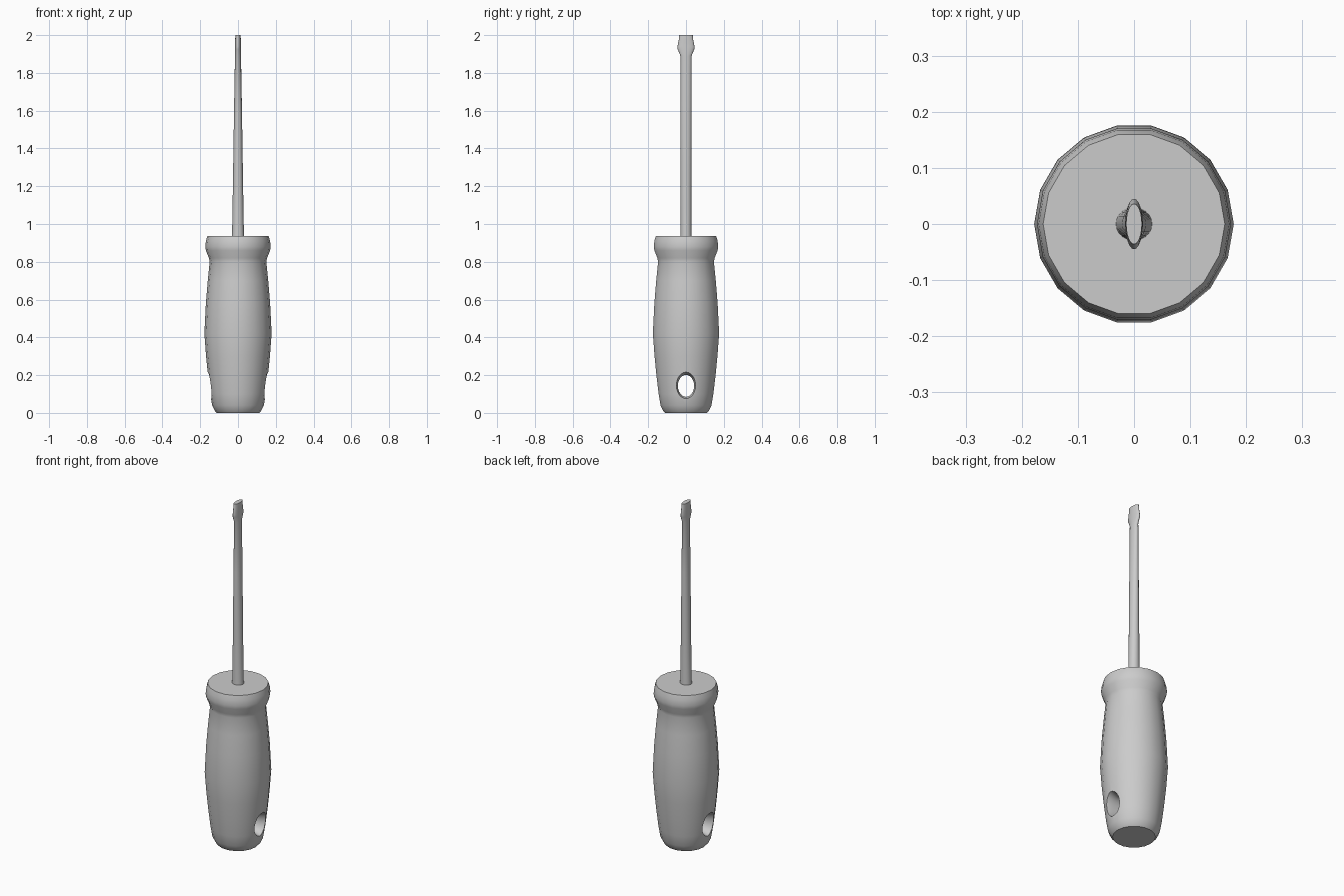
import bpy, bmesh, math

cube = bpy.data.objects.get("Cube")
if cube:
    bpy.data.objects.remove(cube, do_unlink=True)


def make_material(name, value):
    mat = bpy.data.materials.new(name)
    mat.use_nodes = True
    mat.diffuse_color = (value, value, value, 1)
    mat.node_tree.nodes["Principled BSDF"].inputs["Base Color"].default_value = mat.diffuse_color
    return mat


def loft(name, rings, sides, mat):
    """Capped stack of elliptical rings given as (z, x radius, y radius)."""
    bm = bmesh.new()
    loops = []
    for z, rx, ry in rings:
        angles = [2 * math.pi * i / sides for i in range(sides)]
        loops.append([bm.verts.new((rx * math.cos(a), ry * math.sin(a), z)) for a in angles])
    for low, high in zip(loops, loops[1:]):
        for i in range(sides):
            j = (i + 1) % sides
            bm.faces.new((low[i], low[j], high[j], high[i]))
    bm.faces.new(loops[0][::-1])
    bm.faces.new(loops[-1])
    mesh = bpy.data.meshes.new(name)
    bm.to_mesh(mesh)
    bm.free()
    obj = bpy.data.objects.new(name, mesh)
    bpy.context.collection.objects.link(obj)
    mesh.materials.append(mat)
    return obj


def smooth(obj, degrees):
    bpy.ops.object.select_all(action="DESELECT")
    obj.select_set(True)
    bpy.context.view_layer.objects.active = obj
    bpy.ops.object.shade_smooth_by_angle(angle=math.radians(degrees))


grey = make_material("light grey", 0.6)

# Handle: swollen grip with a collar at the top
profile = [(0, 0.113), (0.01, 0.122), (0.04, 0.137), (0.1, 0.147), (0.2, 0.159),
           (0.3, 0.169), (0.42, 0.178), (0.58, 0.17), (0.7, 0.16), (0.8, 0.15),
           (0.82, 0.154), (0.86, 0.17), (0.88, 0.173), (0.91, 0.17), (0.937, 0.162)]
handle = loft("handle", [(z, r, r) for z, r in profile], 18, grey)

# Hanging hole: oval cutter through the handle, flared at both mouths
cutter = loft("hole_cutter", [(-0.2, 0.085, 0.065), (-0.11, 0.058, 0.043),
                              (0.11, 0.058, 0.043), (0.2, 0.085, 0.065)], 24, grey)
cutter.rotation_euler = (0, math.pi / 2, 0)
cutter.location.z = 0.143
cutter.hide_render = True
cutter.hide_set(True)
cut = handle.modifiers.new("hanging_hole", "BOOLEAN")
cut.object = cutter
cut.solver = "EXACT"
bpy.context.view_layer.update()

# Apply the cut before shading so its rim stays sharp
bpy.context.view_layer.objects.active = handle
bpy.ops.object.modifier_apply(modifier=cut.name)
bpy.data.objects.remove(cutter, do_unlink=True)
smooth(handle, 40)

# Shaft: thins to a flared flat tip
shaft = loft("shaft", [(0.92, 0.033, 0.03), (0.96, 0.031, 0.029), (1.2, 0.027, 0.029),
                       (1.6, 0.021, 0.029), (1.89, 0.016, 0.029), (1.925, 0.016, 0.044),
                       (1.94, 0.015, 0.045), (1.975, 0.015, 0.038), (2, 0.014, 0.036)], 24, grey)
smooth(shaft, 40)
